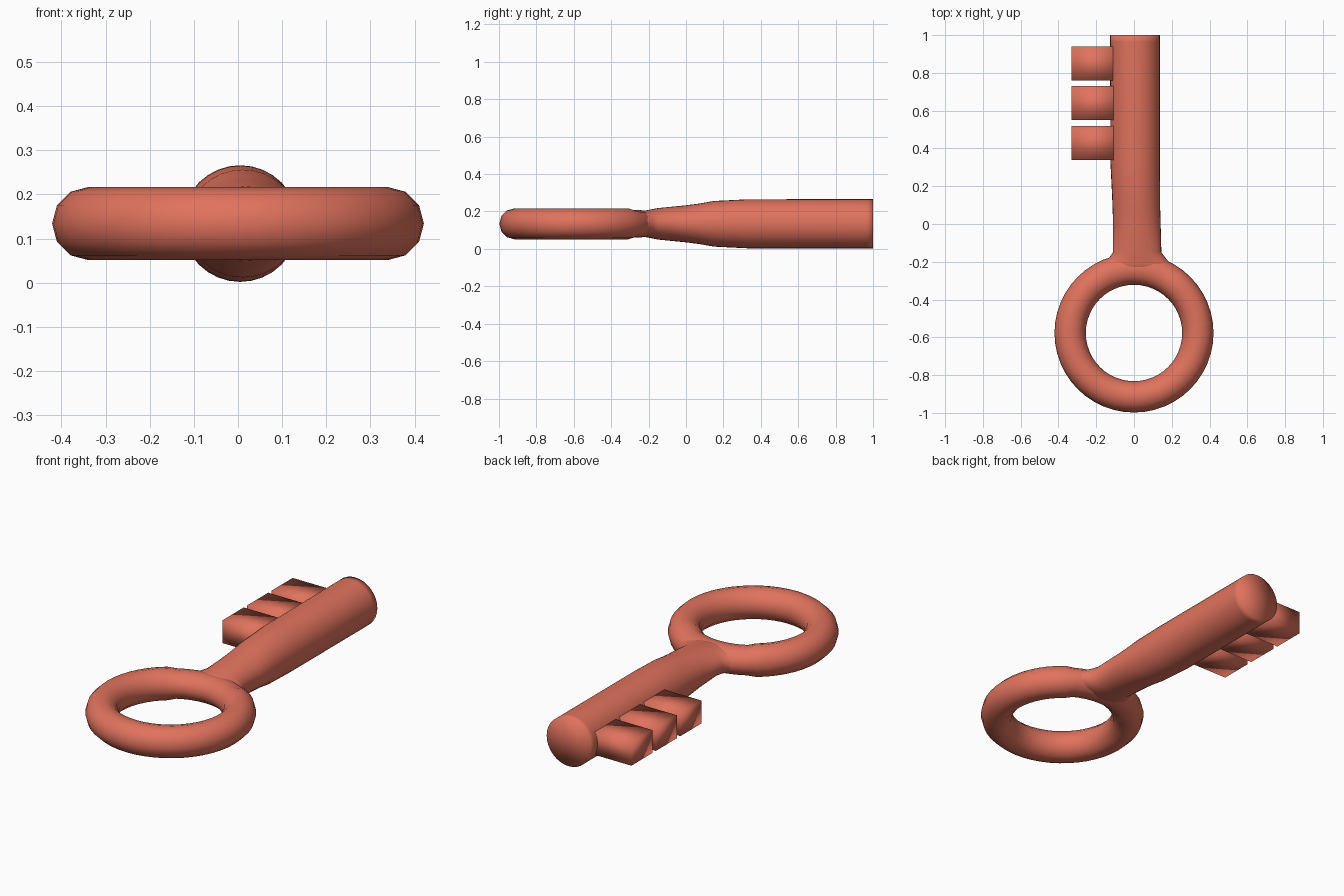
import bpy, bmesh, math

cube = bpy.data.objects.get("Cube")
if cube:
    bpy.data.objects.remove(cube, do_unlink=True)

MID_Z = 0.134

# Single coral colour
coral = bpy.data.materials.new("coral_red")
coral.use_nodes = True
COLOUR = (0.75, 0.17, 0.11, 1)
coral.diffuse_color = COLOUR
bsdf = next(n for n in coral.node_tree.nodes if n.type == 'BSDF_PRINCIPLED')
bsdf.inputs["Base Color"].default_value = COLOUR


def finish(name, bm):
    """Turn a bmesh into a smooth shaded, coloured object."""
    bmesh.ops.recalc_face_normals(bm, faces=bm.faces)
    for face in bm.faces:
        face.smooth = True
    mesh = bpy.data.meshes.new(name)
    bm.to_mesh(mesh)
    bm.free()
    mesh.materials.append(coral)
    obj = bpy.data.objects.new(name, mesh)
    bpy.context.collection.objects.link(obj)
    return obj


def bridge(bm, a, b):
    n = len(a)
    for i in range(n):
        j = (i + 1) % n
        bm.faces.new((a[i], a[j], b[j], b[i]))


# Ring handle, slightly flattened where the shaft joins
def build_ring(major=0.338, tube=0.083, centre_y=-0.577, around=48, sides=12):
    bm = bmesh.new()
    loops = []
    for i in range(around):
        a = 2 * math.pi * i / around
        flat = 0.88 if math.sin(a) > 0.8 else 1.0
        loop = []
        for k in range(sides):
            t = 2 * math.pi * k / sides
            r = major + tube * math.cos(t)
            loop.append(bm.verts.new((r * math.cos(a), centre_y + r * math.sin(a),
                                      MID_Z + flat * tube * math.sin(t))))
        loops.append(loop)
    for i in range(around):
        bridge(bm, loops[i], loops[(i + 1) % around])
    finish("ring_handle", bm)


# Shaft lofted through ellipses: y, x offset, half width, half height
SECTIONS = [
    (-0.26, 0.01, 0.215, 0.068),
    (-0.21, 0.015, 0.18, 0.072),
    (-0.18, 0.017, 0.15, 0.078),
    (-0.15, 0.017, 0.128, 0.084),
    (0.0, 0.015, 0.126, 0.099),
    (0.07, 0.013, 0.126, 0.108),
    (0.15, 0.011, 0.127, 0.122),
    (0.33, 0.006, 0.131, 0.131),
    (0.965, 0.005, 0.132, 0.132),
    (1.0, 0.005, 0.132, 0.132),
]


def build_shaft(sides=32):
    bm = bmesh.new()
    loops = []
    for y, cx, rx, rz in SECTIONS:
        angles = [2 * math.pi * k / sides for k in range(sides)]
        loops.append([bm.verts.new((cx + rx * math.cos(t), y, MID_Z + rz * math.sin(t)))
                      for t in angles])
    for a, b in zip(loops, loops[1:]):
        bridge(bm, a, b)
    for loop, section in ((loops[0], SECTIONS[0]), (loops[-1], SECTIONS[-1])):
        hub = bm.verts.new((section[1], section[0], MID_Z))
        for k in range(sides):
            bm.faces.new((loop[k], loop[(k + 1) % sides], hub))
    finish("shaft", bm)


# Key teeth, soft shaded blocks on one side
def build_tooth(index, y):
    bm = bmesh.new()
    bmesh.ops.create_cube(bm, size=1)
    bmesh.ops.scale(bm, vec=(0.25, 0.18, 0.125), verts=bm.verts)
    bmesh.ops.translate(bm, vec=(-0.205, y, MID_Z), verts=bm.verts)
    finish(f"tooth_{index + 1}", bm)


build_ring()
build_shaft()
for i in range(3):
    build_tooth(i, 0.43 + 0.21 * i)
